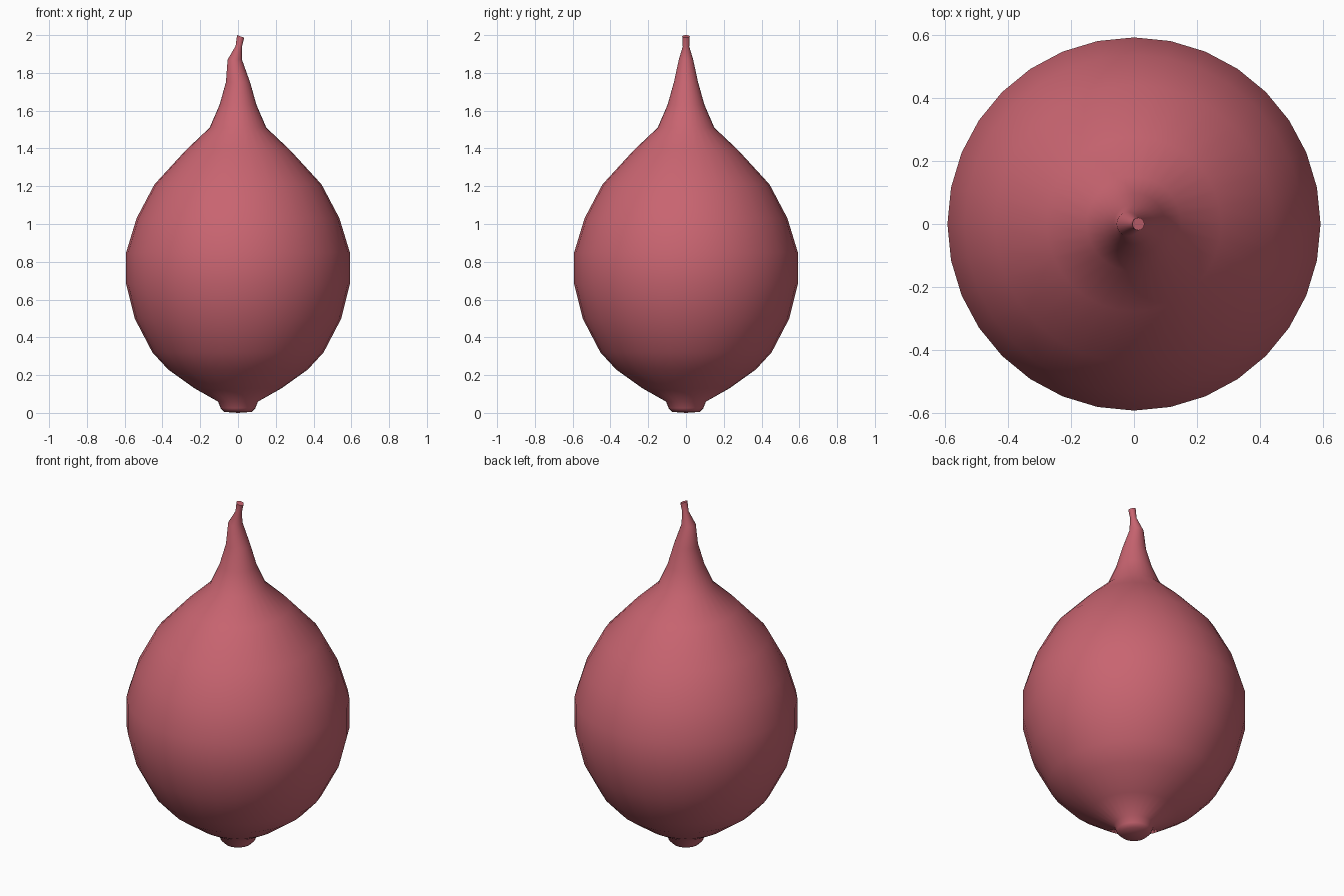
import bpy, bmesh, math

if "Cube" in bpy.data.objects:
    bpy.data.objects.remove(bpy.data.objects["Cube"])

# one flat colour
skin = bpy.data.materials.new("dusty rose")
skin.diffuse_color = (0.58, 0.128, 0.163, 1)
skin.use_nodes = True
skin.node_tree.nodes["Principled BSDF"].inputs["Base Color"].default_value = skin.diffuse_color

SIDES = 32
# rings: (height, radius, x offset, tilt of the ring)
rings = [
    (0.005, 0.072, 0, 0), (0.025, 0.092, 0, 0), (0.06, 0.106, 0, 0),
    (0.13, 0.23, 0, 0), (0.23, 0.37, 0, 0), (0.32, 0.453, 0, 0),
    (0.50, 0.547, 0, 0), (0.68, 0.592, 0, 0), (0.85, 0.592, 0, 0),
    (1.03, 0.537, 0, 0), (1.21, 0.442, 0, 0), (1.39, 0.277, 0, 0),
    (1.51, 0.15, 0, 0), (1.63, 0.098, 0, 0), (1.75, 0.064, 0, 0),
    (1.87, 0.038, -0.017, 0), (1.94, 0.017, 0.004, 0.15),
    (1.993, 0.02, 0.014, 0.35),
]

# bulb with knob foot and bent stem, one lofted skin
bm = bmesh.new()
loops = []
for z, r, ox, tilt in rings:
    loop = []
    for i in range(SIDES):
        a = 2 * math.pi * i / SIDES
        c = r * math.cos(a)
        loop.append(bm.verts.new((ox + c * math.cos(tilt), r * math.sin(a),
                                  z - c * math.sin(tilt))))
    loops.append(loop)
for low, high in zip(loops, loops[1:]):
    for i in range(SIDES):
        j = (i + 1) % SIDES
        bm.faces.new((low[i], low[j], high[j], high[i]))

# closed foot and stem tip
foot = bm.verts.new((0, 0, 0))
for i in range(SIDES):
    bm.faces.new((foot, loops[0][(i + 1) % SIDES], loops[0][i]))
bm.faces.new(loops[-1])
for f in bm.faces:
    f.smooth = True

mesh = bpy.data.meshes.new("bulb")
bm.to_mesh(mesh)
bm.free()
mesh.materials.append(skin)
bulb = bpy.data.objects.new("bulb", mesh)
bpy.context.collection.objects.link(bulb)
bpy.context.view_layer.objects.active = bulb
bulb.select_set(True)
bpy.ops.object.shade_smooth_by_angle(angle=math.radians(65))
